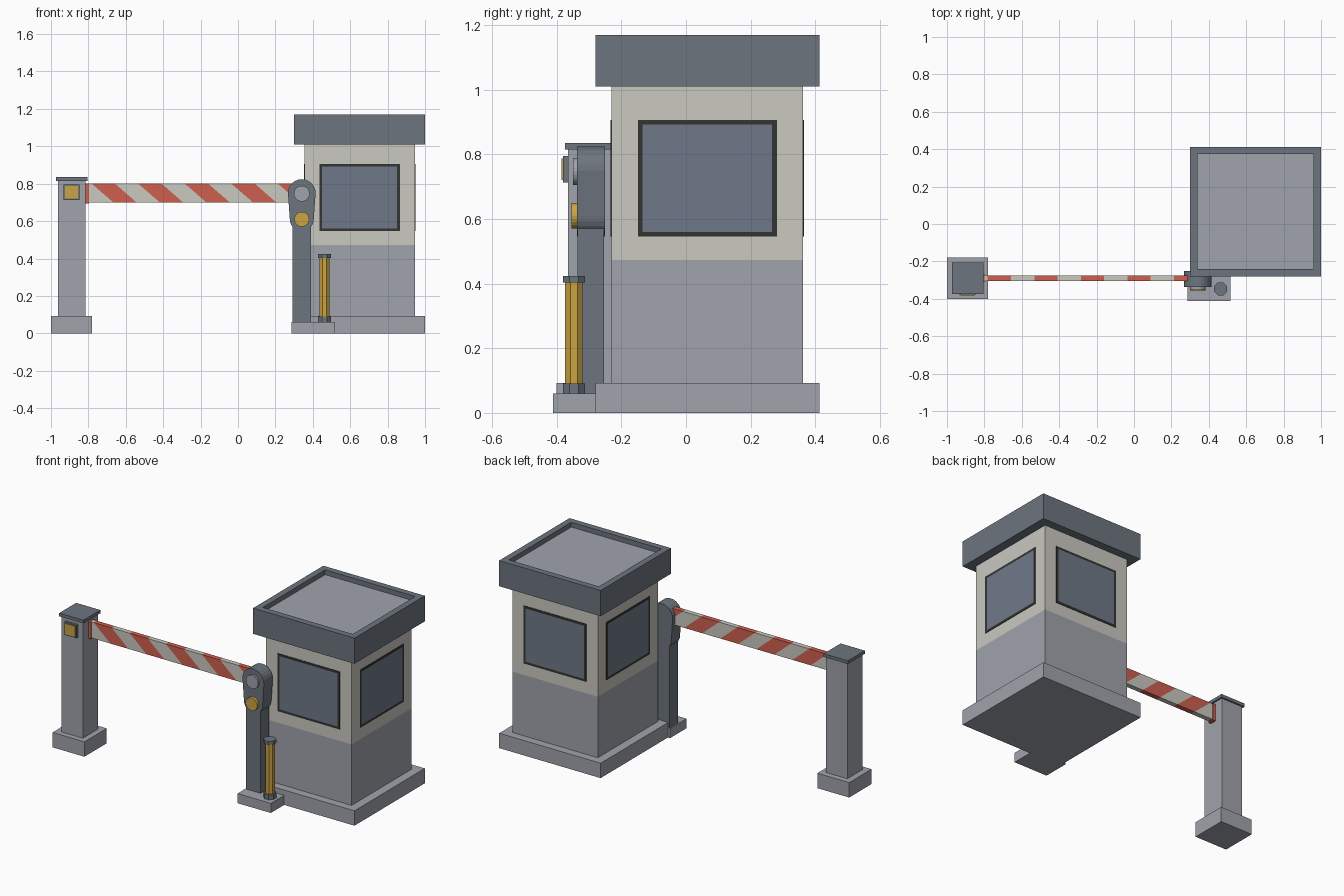
import bpy, bmesh, math
from mathutils import Matrix, Vector

if "Cube" in bpy.data.objects:
    bpy.data.objects.remove(bpy.data.objects["Cube"])


def srgb(r, g, b):
    lin = lambda c: (c / 255 / 12.92) if c < 10 else ((c / 255 + 0.055) / 1.055) ** 2.4
    return (lin(r), lin(g), lin(b), 1)


def material(name, rgb):
    m = bpy.data.materials.new(name)
    m.diffuse_color = srgb(*rgb)
    m.use_nodes = True
    m.node_tree.nodes["Principled BSDF"].inputs["Base Color"].default_value = m.diffuse_color
    return m


CONCRETE = material("concrete", (160, 163, 172))
SLATE = material("slate", (109, 117, 127))
CREAM = material("cream", (202, 200, 192))
TRIM = material("dark_trim", (52, 52, 50))
GLASS = material("glass", (111, 121, 136))
RED = material("red", (206, 96, 80))
AMBER = material("amber", (204, 164, 66))


def finish(name, bm, *mats):
    bmesh.ops.recalc_face_normals(bm, faces=bm.faces)
    me = bpy.data.meshes.new(name)
    bm.to_mesh(me)
    bm.free()
    ob = bpy.data.objects.new(name, me)
    for m in mats:
        me.materials.append(m)
    bpy.context.collection.objects.link(ob)
    return ob


def box(name, x, y, z, mat):
    bm = bmesh.new()
    size = Matrix.Diagonal((x[1] - x[0], y[1] - y[0], z[1] - z[0], 1))
    mid = Matrix.Translation((sum(x) / 2, sum(y) / 2, sum(z) / 2))
    bmesh.ops.create_cube(bm, size=1, matrix=mid @ size)
    return finish(name, bm, mat)


def prism(name, outline, y, mat):
    """Extrude an (x, z) outline along y."""
    bm = bmesh.new()
    f = bm.faces.new([bm.verts.new((px, y[0], pz)) for px, pz in outline])
    ext = bmesh.ops.extrude_face_region(bm, geom=[f])
    verts = [v for v in ext["geom"] if isinstance(v, bmesh.types.BMVert)]
    bmesh.ops.translate(bm, verts=verts, vec=(0, y[1] - y[0], 0))
    return finish(name, bm, mat)


def arc(cx, cz, r, a0, a1, n):
    return [(cx + r * math.cos(math.radians(a0 + (a1 - a0) * i / n)),
             cz + r * math.sin(math.radians(a0 + (a1 - a0) * i / n))) for i in range(n + 1)]


def post_cylinder(name, x, y, z, r, mat):
    bm = bmesh.new()
    m = Matrix.Translation((x, y, sum(z) / 2)) @ Matrix.Rotation(math.pi / 8, 4, 'Z')
    bmesh.ops.create_cone(bm, cap_ends=True, segments=8, radius1=r, radius2=r,
                          depth=z[1] - z[0], matrix=m)
    return finish(name, bm, mat)


# Booth plinth and two-tone walls
BX, BY = (0.355, 0.945), (-0.23, 0.362)
box("booth_plinth", (0.30, 1.0), (-0.28, 0.413), (0, 0.093), CONCRETE)
box("booth_lower_walls", BX, BY, (0.093, 0.473), CONCRETE)
box("booth_upper_walls", BX, BY, (0.473, 1.01), CREAM)

# Roof with sunken centre
bm = bmesh.new()
roof = Matrix.Translation((0.65, 0.0665, 1.09)) @ Matrix.Diagonal((0.70, 0.693, 0.16, 1))
bmesh.ops.create_cube(bm, size=1, matrix=roof)
bm.normal_update()
top = max(bm.faces, key=lambda f: f.calc_center_median().z)
bmesh.ops.inset_region(bm, faces=[top], thickness=0.056)
ext = bmesh.ops.extrude_discrete_faces(bm, faces=[top])["faces"][0]
bmesh.ops.translate(bm, verts=ext.verts, vec=(0, 0, -0.03))
bmesh.ops.remove_doubles(bm, verts=bm.verts, dist=1e-5)
ext.material_index = 1
finish("booth_roof", bm, SLATE, CONCRETE)

# Windows on all four walls: framed plate with inset glass
CX, CY = sum(BX) / 2, sum(BY) / 2
for i, side in enumerate(("front", "right", "back", "left")):
    reach = (CY - BY[0]) if i % 2 == 0 else (BX[1] - CX)
    bm = bmesh.new()
    place = (Matrix.Translation((CX, CY, 0.726)) @ Matrix.Rotation(i * math.pi / 2, 4, 'Z')
             @ Matrix.Translation((0, -reach, 0)) @ Matrix.Diagonal((0.43, 0.006, 0.36, 1)))
    bmesh.ops.create_cube(bm, size=1, matrix=place)
    bm.normal_update()
    out = Vector((0, -1, 0))
    out.rotate(Matrix.Rotation(i * math.pi / 2, 3, 'Z'))
    pane = max(bm.faces, key=lambda f: f.normal.dot(out))
    bmesh.ops.inset_region(bm, faces=[pane], thickness=0.02)
    pane.material_index = 1
    finish(side + "_window", bm, TRIM, GLASS)

# Catch post at the far end of the arm
box("catch_post_base", (-1.0, -0.78), (-0.40, -0.18), (0, 0.093), CONCRETE)
box("catch_post", (-0.962, -0.815), (-0.365, -0.217), (0.093, 0.815), CONCRETE)
box("catch_post_cap", (-0.972, -0.805), (-0.374, -0.207), (0.815, 0.835), SLATE)
box("post_reflector_frame", (-0.932, -0.848), (-0.38, -0.365), (0.713, 0.795), SLATE)
box("post_reflector", (-0.924, -0.856), (-0.385, -0.38), (0.721, 0.787), AMBER)

# Barrier arm cut into slanted red and white pieces
Z0, Z1, SLANT = 0.70, 0.80, 0.115
X0, X1, STEP = -0.80, 0.33, 0.1245
ARM_Y = (-0.305, -0.275)


def cut_left(poly, edge):
    """Clip an (x, z) polygon to x >= edge."""
    res = []
    for p, q in zip(poly, poly[1:] + poly[:1]):
        if p[0] >= edge:
            res.append(p)
        if (p[0] >= edge) != (q[0] >= edge):
            t = (edge - p[0]) / (q[0] - p[0])
            res.append((edge, p[1] + t * (q[1] - p[1])))
    return res


for k in range(-2, 10):
    a = -0.782 + k * STEP
    piece = [(a, Z1), (a + SLANT, Z0), (a + SLANT + STEP, Z0), (a + STEP, Z1)]
    piece = cut_left(piece, X0)
    piece = [(-x, z) for x, z in cut_left([(-x, z) for x, z in piece], -X1)]
    if len(piece) > 2:
        prism("arm_stripe", piece, ARM_Y, RED if k % 2 == 0 else CREAM)
box("arm_tip", (-0.82, -0.797), (-0.31, -0.27), (0.694, 0.80), RED)

# Barrier drive post, rounded head, pivot disc and lamp
GX = 0.341
box("drive_base", (0.285, 0.515), (-0.412, -0.25), (0, 0.06), CONCRETE)
box("drive_post", (0.291, 0.391), (-0.335, -0.253), (0.06, 0.60), SLATE)
head = arc(GX, 0.75, 0.074, 0, 180, 12) + arc(GX, 0.61, 0.064, 180, 360, 12)
prism("drive_head", head, (-0.337, -0.25), SLATE)
prism("pivot_disc", arc(GX, 0.747, 0.042, 0, 345, 23), (-0.349, -0.335), CONCRETE)
prism("warning_lamp", arc(GX, 0.61, 0.04, 0, 345, 23), (-0.355, -0.335), AMBER)

# Bollard guarding the drive post
for name, z, r, mat in (("bollard_foot", (0.06, 0.091), 0.037, SLATE),
                        ("bollard", (0.091, 0.403), 0.029, AMBER),
                        ("bollard_cap", (0.403, 0.424), 0.037, SLATE)):
    post_cylinder(name, 0.463, -0.347, z, r, mat)
